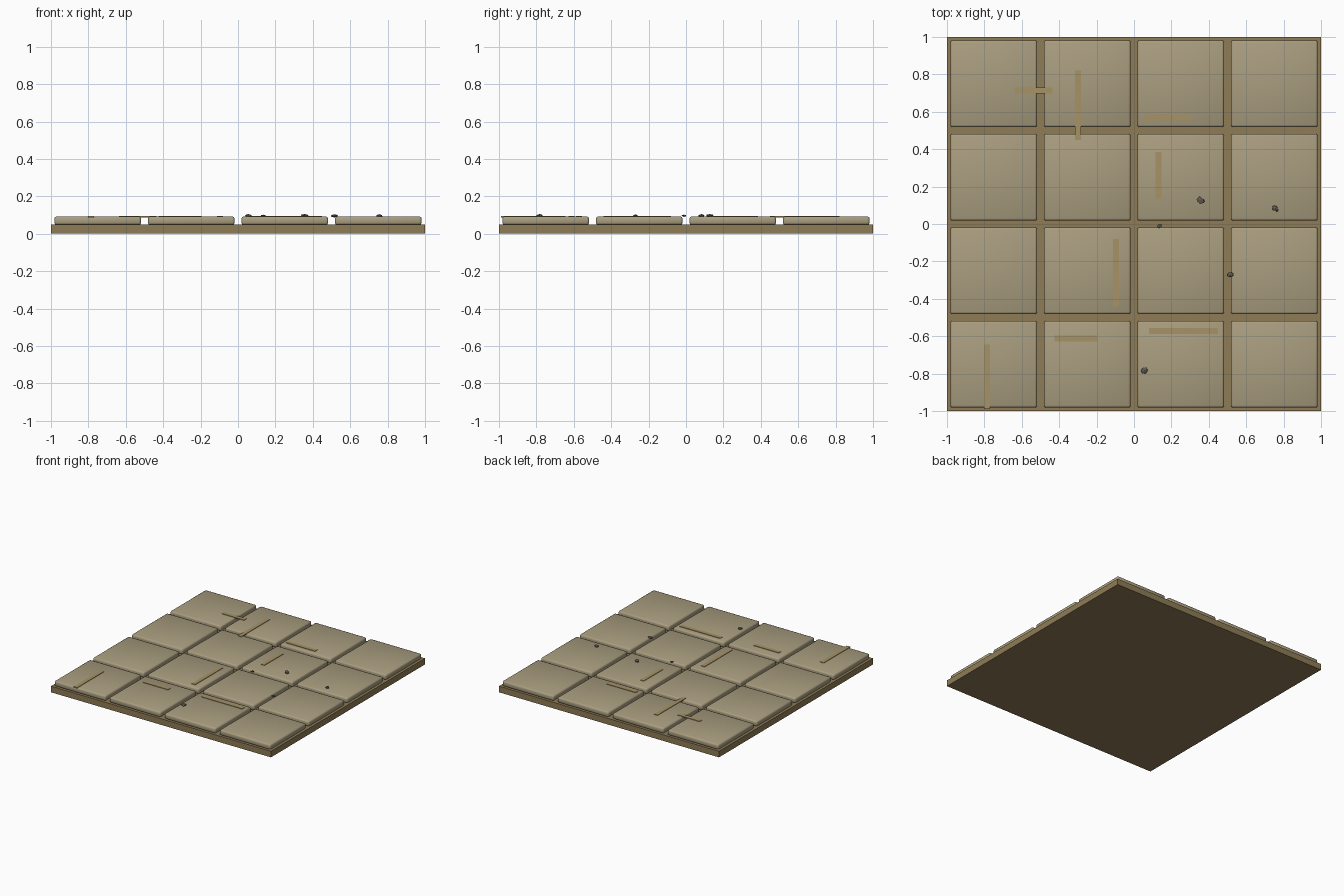
import bpy, bmesh, math, random
from mathutils import Matrix, Vector

if "Cube" in bpy.data.objects:
    bpy.data.objects.remove(bpy.data.objects["Cube"])

random.seed(4)


def material(name, rgb):
    m = bpy.data.materials.new(name)
    m.diffuse_color = (*rgb, 1)
    m.use_nodes = True
    m.node_tree.nodes["Principled BSDF"].inputs["Base Color"].default_value = m.diffuse_color
    return m


GROUT = material("grout", (0.27, 0.20, 0.09))
STONE = material("stone", (0.40, 0.34, 0.215))
STRIP = material("crack_strip", (0.38, 0.29, 0.13))
ROCK = material("pebble", (0.12, 0.10, 0.085))


def finish(bm, name, mat):
    me = bpy.data.meshes.new(name)
    bm.to_mesh(me)
    bm.free()
    me.materials.append(mat)
    ob = bpy.data.objects.new(name, me)
    bpy.context.collection.objects.link(ob)
    return ob


def box(name, x0, x1, y0, y1, z0, z1, mat, bevel=0):
    bm = bmesh.new()
    bmesh.ops.create_cube(bm, size=1)
    bmesh.ops.scale(bm, vec=(x1 - x0, y1 - y0, z1 - z0), verts=bm.verts)
    bmesh.ops.translate(bm, vec=((x0 + x1) / 2, (y0 + y1) / 2, (z0 + z1) / 2), verts=bm.verts)
    if bevel:
        bmesh.ops.bevel(bm, geom=bm.edges[:], offset=bevel, segments=2, profile=0.5, affect='EDGES')
    return finish(bm, name, mat)


# Base slab
box("base_slab", -1, 1, -1, 1, 0, 0.05, GROUT)

# Four by four grid of bevelled tiles
for i in range(4):
    for j in range(4):
        cx, cy = -0.75 + 0.5 * i, -0.75 + 0.5 * j
        tile = box(f"tile_{i}_{j}", cx - 0.232, cx + 0.232, cy - 0.232, cy + 0.232,
                   0.047, 0.092, STONE, bevel=0.012)
        bpy.ops.object.select_all(action='DESELECT')
        tile.select_set(True)
        bpy.context.view_layer.objects.active = tile
        bpy.ops.object.shade_smooth_by_angle(angle=math.radians(50))

# Thin raised strips: (centre x, centre y, length along x, length along y)
W = 0.032
strips = [(-0.535, 0.715, 0.2, W), (-0.30, 0.635, W, 0.37), (0.18, 0.57, 0.265, W),
          (0.13, 0.26, W, 0.25), (-0.097, -0.26, W, 0.36), (-0.31, -0.613, 0.23, W),
          (0.265, -0.573, 0.37, W), (-0.785, -0.817, W, 0.345)]
for k, (x, y, lx, ly) in enumerate(strips):
    box(f"strip_{k}", x - lx / 2, x + lx / 2, y - ly / 2, y + ly / 2, 0.088, 0.096, STRIP)

# Flattened angular pebbles: (x, y, radius)
pebbles = [(0.357, 0.127, 0.027), (0.755, 0.082, 0.021), (0.135, -0.01, 0.016),
           (0.515, -0.27, 0.022), (0.055, -0.783, 0.025)]
for k, (x, y, r) in enumerate(pebbles):
    bm = bmesh.new()
    bmesh.ops.create_icosphere(bm, subdivisions=1, radius=r)
    for v in bm.verts:
        v.co *= random.uniform(0.75, 1.1)
    bmesh.ops.scale(bm, vec=(1, 0.75, 0.4), verts=bm.verts)
    bmesh.ops.rotate(bm, matrix=Matrix.Rotation(random.uniform(-1, 1), 3, 'Z'), verts=bm.verts)
    bmesh.ops.translate(bm, vec=Vector((x, y, 0.096)), verts=bm.verts)
    finish(bm, f"pebble_{k}", ROCK)
